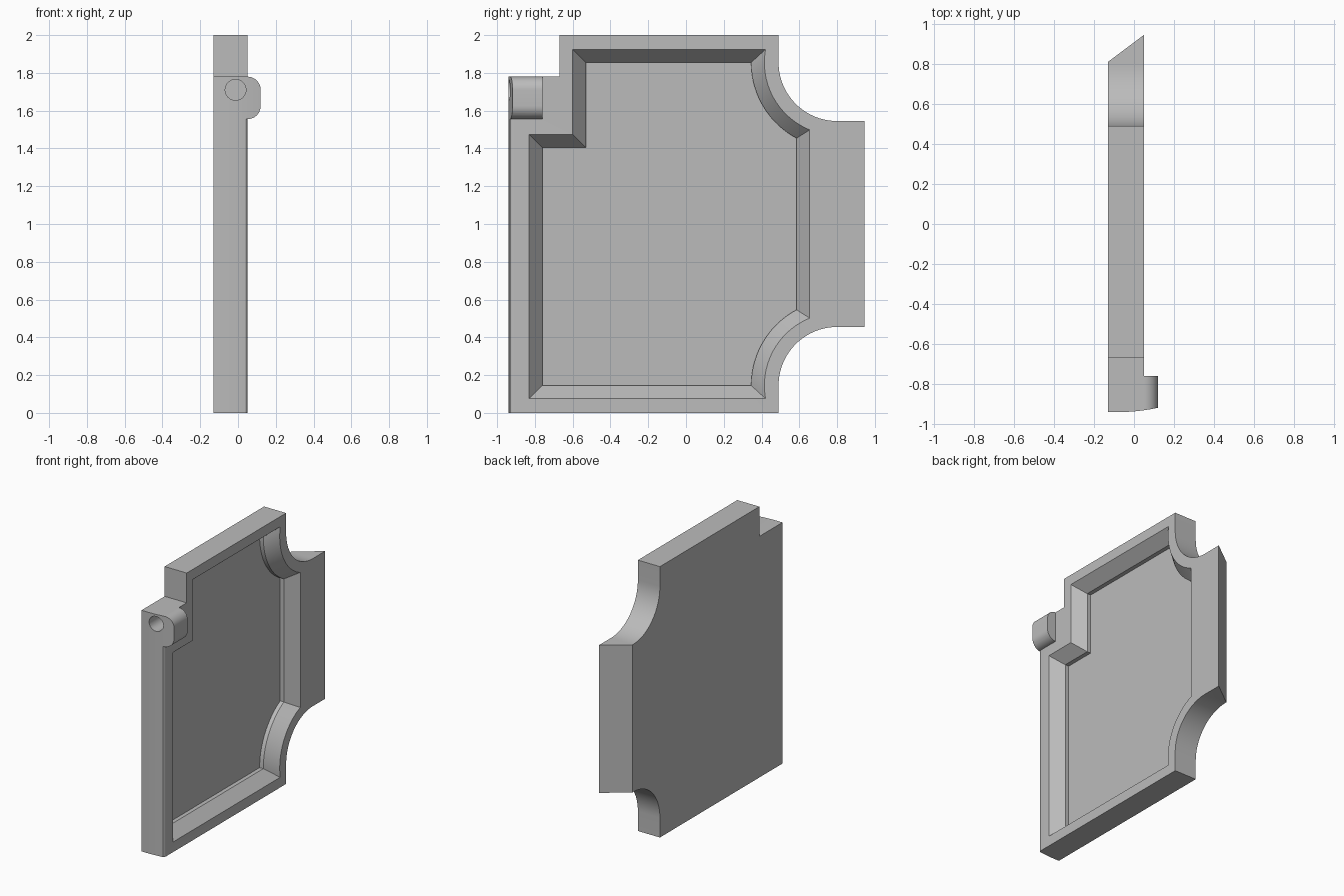
import bpy, bmesh
from math import pi, sin, cos, sqrt, atan2

cube = bpy.data.objects.get("Cube")
if cube:
    bpy.data.objects.remove(cube, do_unlink=True)

grey = bpy.data.materials.new("plain grey")
grey.use_nodes = True
colour = (0.5, 0.5, 0.5, 1)
grey.diffuse_color = colour
grey.node_tree.nodes["Principled BSDF"].inputs["Base Color"].default_value = colour


def arc(cx, cy, r, a0, a1, n=20):
    steps = [a0 + (a1 - a0) * i / n for i in range(n + 1)]
    return [(cx + r * cos(a), cy + r * sin(a)) for a in steps]


def loft(name, axis, sections):
    """Solid through flat outlines stacked along one axis: [(position, outline)]."""
    place = {"x": lambda t, p: (t, p[0], p[1]),
             "y": lambda t, p: (p[0], t, p[1]),
             "z": lambda t, p: (p[0], p[1], t)}[axis]
    bm = bmesh.new()
    rings = [[bm.verts.new(place(t, p)) for p in outline] for t, outline in sections]
    for a, b in zip(rings, rings[1:]):
        for i in range(len(a)):
            j = (i + 1) % len(a)
            bm.faces.new((a[i], a[j], b[j], b[i]))
    bm.faces.new(rings[0])
    bm.faces.new(rings[-1])
    bmesh.ops.recalc_face_normals(bm, faces=bm.faces)
    mesh = bpy.data.meshes.new(name)
    bm.to_mesh(mesh)
    bm.free()
    mesh.materials.append(grey)
    obj = bpy.data.objects.new(name, mesh)
    bpy.context.collection.objects.link(obj)
    return obj


def prism(name, axis, outline, start, end):
    return loft(name, axis, [(start, outline), (end, outline)])


def combine(target, tool, operation):
    mod = target.modifiers.new(tool.name, "BOOLEAN")
    mod.object, mod.operation, mod.solver = tool, operation, "EXACT"
    bpy.ops.object.select_all(action="DESELECT")
    bpy.context.view_layer.objects.active = target
    target.select_set(True)
    bpy.ops.object.modifier_apply(modifier=mod.name)
    bpy.data.objects.remove(tool, do_unlink=True)


def flip(points):
    """Mirror a (y, z) path about the panel's mid height."""
    return [(y, 2 - z) for y, z in reversed(points)]


BACK, FACE, FLOOR = -0.13, 0.05, -0.065
FRONT, STEP_Z = -0.94, 1.78

# Panel with two scooped corners and a stepped top front corner
scoop = arc(0.8, 0.145, 0.31, pi, pi / 2) + [(0.945, 0.455)]
outline = [(FRONT, 0), (0.49, 0)] + scoop + flip(scoop)
outline += [(0.49, 2), (-0.67, 2), (-0.67, STEP_Z), (FRONT, STEP_Z)]
panel = prism("panel", "x", outline, BACK, FACE)


# Sloping recess that follows the panel outline
def recess_outline(inset):
    r, low, far = 0.385 + inset, 0.075 + inset, 0.655 - inset
    start = atan2(low - 0.145, -sqrt(r * r - (low - 0.145) ** 2)) % (2 * pi)
    end = atan2(sqrt(r * r - (far - 0.8) ** 2), far - 0.8)
    corner = arc(0.8, 0.145, r, start, end)
    near, step = -0.83 + inset, -0.6 + inset
    shelf = 1.475 - inset
    return [(near, low)] + corner + flip(corner) + [
        (step, 2 - low), (step, shelf), (near, shelf)]


rim, base = recess_outline(0), recess_outline(0.07)
recess = loft("recess", "x", [(FACE + 0.03, rim), (FACE, rim),
                              (FLOOR + 0.03, base), (FLOOR, base)])
combine(panel, recess, "DIFFERENCE")

# Slanted rear end
slant = [(-0.25, 0.72), (0.15, 1.02), (0.15, 1.2), (-0.25, 1.2)]
combine(panel, prism("slant", "z", slant, -0.1, 2.1), "DIFFERENCE")

# Rounded front edge below the lug
edge = [(x + 0.02, y + FRONT + 0.03) for x, y in arc(0, 0, 0.03, -pi / 2, 0, 8)]
edge += [(0.1, -0.91), (0.1, -1), (0.02, -1)]
combine(panel, prism("edge_round", "z", edge, -0.1, 1.555), "DIFFERENCE")

# Hinge lug with two rounded corners
lug = [(-0.03, 1.555)] + arc(0.05, 1.625, 0.07, -pi / 2, 0, 12)
lug += arc(0.05, STEP_Z - 0.07, 0.07, 0, pi / 2, 12) + [(-0.03, STEP_Z)]
combine(panel, prism("lug", "y", lug, FRONT, -0.76), "UNION")

# Gently bowed front face
bow = [(x / 100, FRONT + max(0, x / 100 + 0.09) ** 2 / 2) for x in range(-9, 15)]
bow += [(0.14, -1.1), (-0.09, -1.1)]
combine(panel, prism("bow", "z", bow, -0.1, 2.1), "DIFFERENCE")

# Pin hole in the lug
hole = arc(-0.013, 1.71, 0.055, 0, 2 * pi, 32)[:-1]
combine(panel, prism("pin_hole", "y", hole, -1.1, -0.76), "DIFFERENCE")

panel.select_set(True)
bpy.ops.object.shade_smooth_by_angle(angle=pi / 6)
